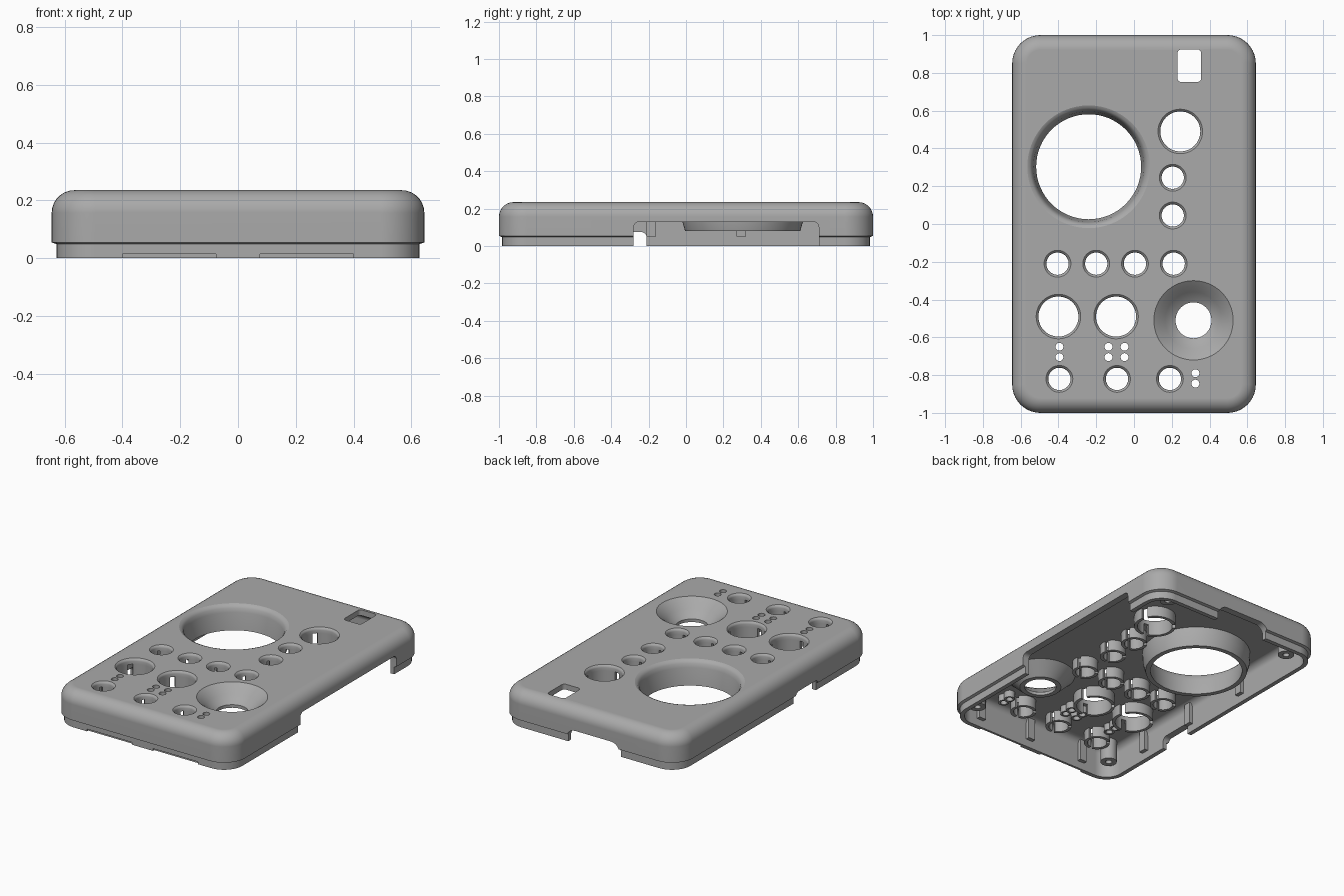
import bpy, bmesh
from math import cos, sin, pi, radians

old = bpy.data.objects.get("Cube")
if old:
    bpy.data.objects.remove(old, do_unlink=True)

grey = bpy.data.materials.new("plain grey")
grey.use_nodes = True
COLOR = (0.4, 0.4, 0.4, 1)
grey.diffuse_color = COLOR
grey.node_tree.nodes["Principled BSDF"].inputs["Base Color"].default_value = COLOR

HALF_X, HALF_Y, TOP, CEIL = 0.645, 1.0, 0.235, 0.2


def finish(name, bm):
    bmesh.ops.recalc_face_normals(bm, faces=bm.faces)
    mesh = bpy.data.meshes.new(name)
    bm.to_mesh(mesh)
    bm.free()
    mesh.materials.append(grey)
    ob = bpy.data.objects.new(name, mesh)
    bpy.context.scene.collection.objects.link(ob)
    return ob


def select(ob):
    bpy.ops.object.select_all(action='DESELECT')
    ob.select_set(True)
    bpy.context.view_layer.objects.active = ob


def smooth(ob):
    select(ob)
    bpy.ops.object.shade_smooth_by_angle(angle=radians(32))


def rounded_rect(w, h, r, steps=10):
    """Points of a rounded rectangle with half sizes w and h."""
    pts = []
    for k, (sx, sy) in enumerate([(1, 1), (-1, 1), (-1, -1), (1, -1)]):
        for i in range(steps + 1):
            a = (k + i / steps) * pi / 2
            pts.append((sx * (w - r) + r * cos(a), sy * (h - r) + r * sin(a)))
    return pts


def skin(bm, rings, loop=False, caps=True, wrap=True):
    """Bridge rings of points with quads."""
    rows = [[bm.verts.new(p) for p in ring] for ring in rings]
    n = len(rows[0])
    pairs = list(zip(rows, rows[1:])) + ([(rows[-1], rows[0])] if loop else [])
    for a, b in pairs:
        for i in range(n if wrap else n - 1):
            j = (i + 1) % n
            bm.faces.new((a[i], a[j], b[j], b[i]))
    if caps:
        bm.faces.new(rows[0])
        bm.faces.new(rows[-1])
    return rows


def turn(bm, x, y, profile, steps=48):
    """Solid of revolution from (radius, z) pairs."""
    skin(bm, [[(x + r * cos(2 * pi * i / steps), y + r * sin(2 * pi * i / steps), z)
               for i in range(steps)] for r, z in profile])


def ring_part(bm, x, y, profile, a0=0, a1=2 * pi, steps=64):
    """Revolve a closed section, either all round or as an arc."""
    full = a1 - a0 > 6.28
    n = steps if full else steps + 1
    angles = [a0 + (a1 - a0) * i / steps for i in range(n)]
    skin(bm, [[(x + r * cos(a), y + r * sin(a), z) for r, z in profile]
              for a in angles], loop=full, caps=not full)


def box(bm, x, y, z, sx, sy, sz):
    pts = [(x - sx / 2, y - sy / 2), (x + sx / 2, y - sy / 2),
           (x + sx / 2, y + sy / 2), (x - sx / 2, y + sy / 2)]
    skin(bm, [[(px, py, z + s * sz / 2) for px, py in pts] for s in (-1, 1)])


def notch(bm, axis, lo, hi, height, a, b, r=0.03):
    """Round-topped opening running through a wall along x or y."""
    mid, pts = (lo + hi) / 2, rounded_rect((hi - lo) / 2, height, r, 5)
    skin(bm, [[(d, mid + u, v) if axis == 'x' else (mid + u, d, v)
               for u, v in pts] for d in (a, b)])


def cut(target, bm):
    cutter = finish("cutter", bm)
    cutter.hide_render = True
    mod = target.modifiers.new("cut", 'BOOLEAN')
    mod.operation, mod.solver, mod.object = 'DIFFERENCE', 'EXACT', cutter
    select(target)
    bpy.ops.object.modifier_apply(modifier=mod.name)
    bpy.data.objects.remove(cutter, do_unlink=True)


# Shell: ceiling, inner wall, rim, stepped outer wall and rounded top edge
arc = [i * pi / 14 for i in range(8)]
levels = [(0.045 + 0.045 * (1 - cos(a)), CEIL - 0.045 + 0.045 * sin(a)) for a in reversed(arc)]
levels += [(0.045, 0), (0.017, 0), (0.017, 0.048), (0, 0.054)]
levels += [(0.078 * (1 - cos(a)), TOP - 0.078 + 0.078 * sin(a)) for a in arc]
bm = bmesh.new()
skin(bm, [[(x, y, z) for x, y in rounded_rect(HALF_X - d, HALF_Y - d, 0.15 - d)]
          for d, z in levels])
shell = finish("shell", bm)

BIG, BOWL = (-0.24, 0.303), (0.315, -0.51)
knobs = [(0.245, 0.49), (-0.4, -0.49), (-0.095, -0.49)]
buttons = [(0.205, 0.245), (0.205, 0.045)]
buttons += [(-0.405 + 0.205 * i, -0.21) for i in range(4)]
buttons += [(x, -0.82) for x in (-0.395, -0.09, 0.19)]
lights = [(x, y) for x in (-0.395, -0.135, -0.05) for y in (-0.65, -0.705)]
lights += [(0.325, -0.79), (0.325, -0.845)]
holes = [(p, 0.106) for p in knobs] + [(p, 0.059) for p in buttons]

# Openings in the top and the walls
bm = bmesh.new()
for (x, y), r in holes:
    turn(bm, x, y, [(r, 0.15), (r, TOP - 0.016), (r + 0.004, TOP - 0.006),
                    (r + 0.012, TOP), (r + 0.012, TOP + 0.05)])
for x, y in lights:
    turn(bm, x, y, [(0.021, 0.15), (0.021, TOP + 0.05)], 20)
turn(bm, *BIG, [(0.325, 0.1), (0.325, TOP + 0.05)], 64)
turn(bm, *BOWL, [(0.21, 0.1), (0.21, TOP + 0.05)], 64)
skin(bm, [[(0.293 + x, 0.838 + y, z) for x, y in rounded_rect(0.063, 0.086, 0.02, 5)]
          for z in (0.1, 0.3)])
notch(bm, 'x', -0.28, 0.71, 0.13, 0.56, 0.8)
notch(bm, 'x', -0.44, -0.21, 0.075, -0.8, -0.56)
notch(bm, 'y', -0.22, 0.16, 0.09, 0.9, 1.2, 0.06)
for lo, hi in ((-0.4, -0.075), (0.075, 0.4)):
    notch(bm, 'y', lo, hi, 0.015, -1.2, -0.97, 0.003)
cut(shell, bm)
smooth(shell)
shell.modifiers.new("even shading", 'WEIGHTED_NORMAL').keep_sharp = True

# Tapered collar of the large round opening
bm = bmesh.new()
ring_part(bm, *BIG, [(0.325, TOP), (0.311, TOP - 0.006), (0.300, TOP - 0.02), (0.293, TOP - 0.045),
                     (0.278, 0.08), (0.308, 0.08), (0.325, 0.14), (0.328, CEIL)])
smooth(finish("large_collar", bm))

# Dished recess with a central hole
bm = bmesh.new()
ring_part(bm, *BOWL, [(0.21, TOP), (0.18, 0.212), (0.15, 0.182), (0.12, 0.155), (0.095, 0.14),
                      (0.095, 0.12), (0.125, 0.12), (0.21, CEIL)])
smooth(finish("dished_recess", bm))

# Split guide sleeves below the knob and button holes
bm = bmesh.new()
for (x, y), r in holes:
    section = [(r, 0.13), (r + 0.02, 0.13), (r + 0.02, CEIL), (r, CEIL)]
    for k in range(3):
        start = k * 2 * pi / 3 + 0.5
        ring_part(bm, x, y, section, start, start + 1.8, 16)
smooth(finish("guide_sleeves", bm))

# Short sleeves below the small light holes
bm = bmesh.new()
for x, y in lights:
    ring_part(bm, x, y, [(0.021, 0.155), (0.033, 0.155), (0.033, CEIL), (0.021, CEIL)], steps=20)
smooth(finish("light_sleeves", bm))

# Screw posts in the corners
bm = bmesh.new()
for x, y in ((0.46, 0.87), (-0.51, 0.83), (0.52, -0.86), (-0.52, -0.86)):
    ring_part(bm, x, y, [(0.02, 0.06), (0.05, 0.06), (0.05, CEIL), (0.02, CEIL)], steps=24)
smooth(finish("screw_posts", bm))

# Ribs along the inner walls
bm = bmesh.new()
for y in (-0.61, -0.185, 0.295):
    box(bm, -0.59, y, 0.12, 0.03, 0.05, 0.14)
for x in (-0.38, 0.03, 0.42):
    box(bm, x, -0.945, 0.12, 0.05, 0.03, 0.14)
finish("wall_ribs", bm)
